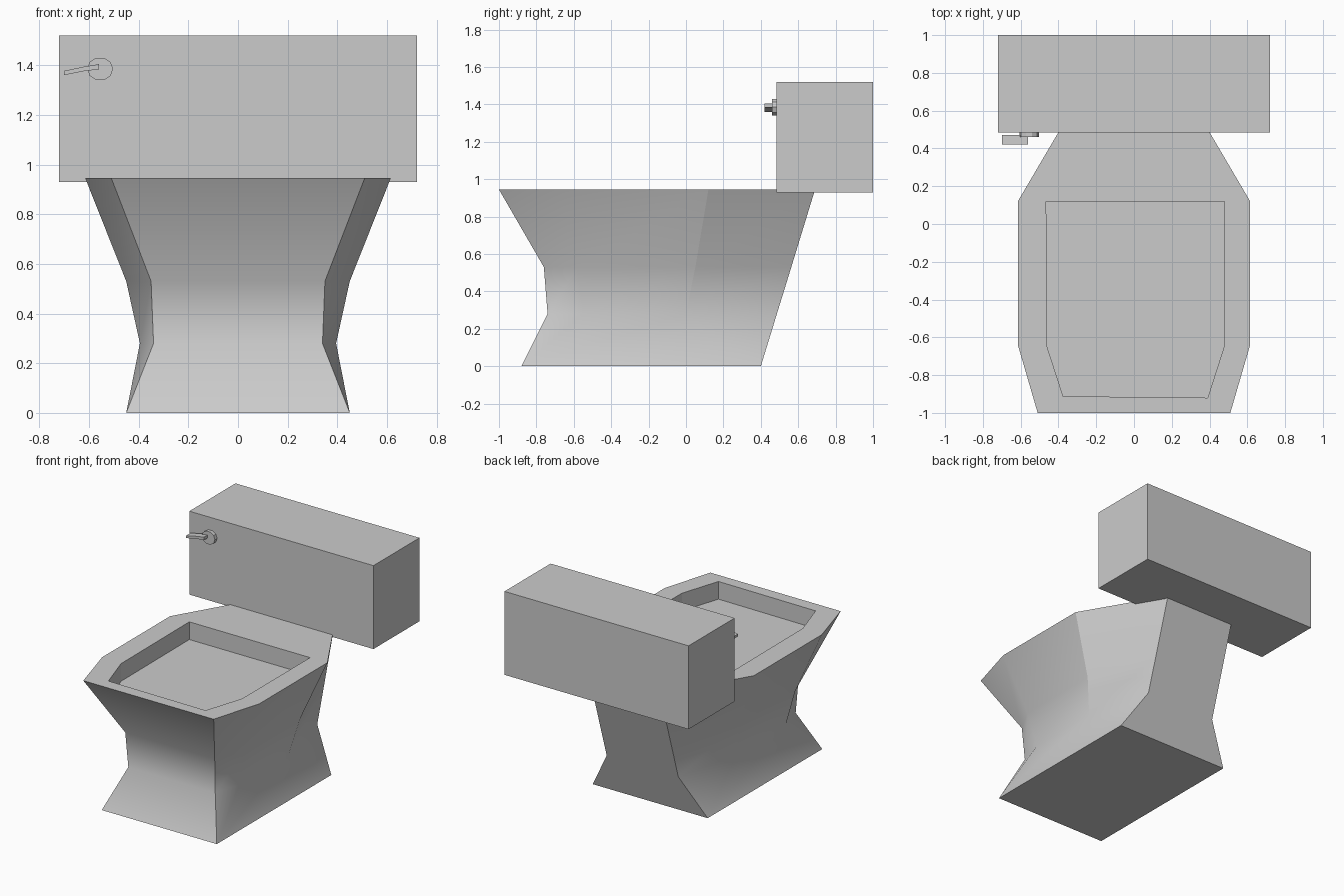
import bpy, bmesh, math
from mathutils import Matrix

if "Cube" in bpy.data.objects:
    bpy.data.objects.remove(bpy.data.objects["Cube"])


def finish(name, bm):
    bmesh.ops.recalc_face_normals(bm, faces=bm.faces)
    mesh = bpy.data.meshes.new(name)
    bm.to_mesh(mesh)
    bm.free()
    obj = bpy.data.objects.new(name, mesh)
    bpy.context.collection.objects.link(obj)
    return obj


def prism(name, outline, y0, y1):
    """Extrude an XZ outline between two depths."""
    bm = bmesh.new()
    near = [bm.verts.new((x, y0, z)) for x, z in outline]
    far = [bm.verts.new((x, y1, z)) for x, z in outline]
    bm.faces.new(near)
    bm.faces.new(far)
    n = len(outline)
    for i in range(n):
        j = (i + 1) % n
        bm.faces.new((near[i], near[j], far[j], far[i]))
    return finish(name, bm)


# Bowl: eight-sided rings, right half listed front to back, then mirrored
def ring(bm, z, half):
    pts = half + [(-x, y) for x, y in reversed(half)]
    return [bm.verts.new((x, y, z)) for x, y in pts]


levels = [
    (0.0, [(0.45, -0.88), (0.45, -0.88), (0.45, 0.40), (0.45, 0.40)]),
    (0.28, [(0.34, -0.74), (0.395, -0.55), (0.395, 0.0), (0.28, 0.486)]),
    (0.53, [(0.35, -0.76), (0.45, -0.58), (0.45, 0.05), (0.28, 0.563)]),
    (0.945, [(0.51, -1.0), (0.615, -0.64), (0.615, 0.12), (0.28, 0.69)]),
]
bm = bmesh.new()
rings = [ring(bm, z, half) for z, half in levels]
for k in range(3):
    lo, hi = rings[k], rings[k + 1]
    for i in range(8):
        j = (i + 1) % 8
        f = bm.faces.new((lo[i], lo[j], hi[j], hi[i]))
        f.smooth = True
    # Crisp vertical corners at the front, the back and the rear flanks
    for i in (0, 2, 3, 4, 5, 7):
        if k > 0 or i not in (2, 5):
            bm.edges.get((lo[i], hi[i])).smooth = False
for r in (rings[0], rings[3]):
    for i in range(8):
        bm.edges.get((r[i], r[(i + 1) % 8])).smooth = False
bm.faces.new([rings[0][i] for i in (0, 3, 4, 7)])

# Rim and sunken seat recess
top = rings[3]
recess = [(0.39, -0.92), (0.48, -0.64), (0.48, 0.12),
          (-0.465, 0.12), (-0.46, -0.65), (-0.375, -0.912)]
inner = [bm.verts.new((x, y, 0.945)) for x, y in recess]
floor = [bm.verts.new((x, y, 0.82)) for x, y in recess]
outer = [top[i] for i in (0, 1, 2, 5, 6, 7)]
for i in range(6):
    j = (i + 1) % 6
    back = [top[3], top[4]] if i == 2 else []
    bm.faces.new([outer[i]] + back + [outer[j], inner[j], inner[i]])
    bm.faces.new((inner[i], inner[j], floor[j], floor[i]))
    bm.edges.get((inner[i], inner[j])).smooth = False
bm.faces.new(floor)
bmesh.ops.remove_doubles(bm, verts=bm.verts, dist=0.0005)
finish("bowl", bm)

# Tank
prism("tank", [(-0.72, 0.93), (0.72, 0.93), (0.72, 1.52), (-0.72, 1.52)],
      0.485, 1.0)

# Flush handle: round mount and slightly bent lever
mount = [(-0.555 + 0.052 * math.cos(math.tau * i / 10),
          1.385 + 0.047 * math.sin(math.tau * (i + 0.5) / 10 - math.tau / 20))
         for i in range(10)]
prism("handle_mount", mount, 0.46, 0.485)
prism("flush_lever", [(-0.70, 1.36), (-0.62, 1.376), (-0.56, 1.383),
                      (-0.56, 1.404), (-0.62, 1.394), (-0.70, 1.377)],
      0.42, 0.47)
